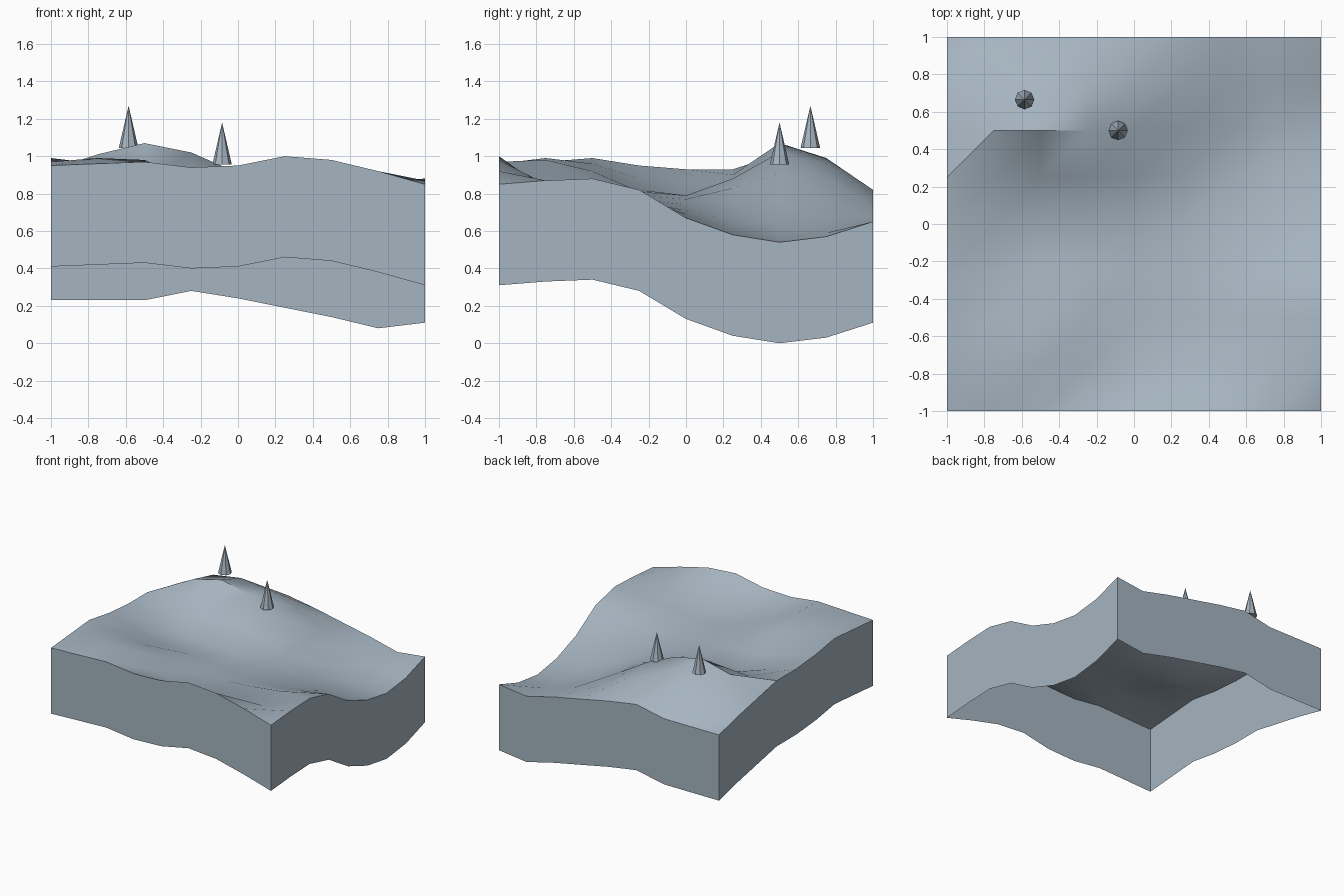
import bpy
import bmesh
import math

default_cube = bpy.data.objects.get("Cube")
if default_cube:
    bpy.data.objects.remove(default_cube, do_unlink=True)

CELLS = 8
STEP = 2 / CELLS
DEPTH = 0.54

# Ground heights in hundredths, one row per step from front to back
HEIGHTS = [
    "95 96 97 94 95 100 98 92 85",
    "97 99 98 87 83 82 82 85 87",
    "99 96 92 86 82 82 84 87 88",
    "95 88 82 81 79 77 76 78 82",
    "93 86 79 79 77 74 71 69 67",
    "93 90 86 88 83 74 65 60 58",
    "88 101 107 102 91 76 63 56 54",
    "83 95 99 96 88 75 66 59 57",
    "77 77 77 82 78 73 68 62 65",
]


def make_material(name, colour):
    material = bpy.data.materials.new(name)
    material.use_nodes = True
    material.diffuse_color = colour
    shader = material.node_tree.nodes["Principled BSDF"]
    shader.inputs["Base Color"].default_value = colour
    return material


def make_object(name, bm, material):
    mesh = bpy.data.meshes.new(name)
    bm.to_mesh(mesh)
    bm.free()
    mesh.materials.append(material)
    obj = bpy.data.objects.new(name, mesh)
    bpy.context.collection.objects.link(obj)
    return obj


def build_terrain(material):
    bm = bmesh.new()
    # Rolling top surface, every cell split along the same diagonal
    grid = []
    for row, line in enumerate(HEIGHTS):
        grid.append([
            bm.verts.new((column * STEP - 1, row * STEP - 1, int(height) / 100))
            for column, height in enumerate(line.split())
        ])
    for row in range(CELLS):
        for column in range(CELLS):
            near_left, near_right = grid[row][column:column + 2]
            far_left, far_right = grid[row + 1][column:column + 2]
            bm.faces.new((near_left, near_right, far_right))
            bm.faces.new((near_left, far_right, far_left))

    # Skirt dropped from the border, open underneath
    border = [edge for edge in bm.edges if edge.is_boundary]
    skirt = bmesh.ops.extrude_edge_only(bm, edges=border)
    lower = [v for v in skirt["geom"] if isinstance(v, bmesh.types.BMVert)]
    bmesh.ops.translate(bm, verts=lower, vec=(0, 0, -DEPTH))
    bmesh.ops.recalc_face_normals(bm, faces=bm.faces)
    if sum(face.normal.z for face in bm.faces) < 0:
        bmesh.ops.reverse_faces(bm, faces=bm.faces)

    terrain = make_object("terrain", bm, material)
    bpy.ops.object.select_all(action="DESELECT")
    terrain.select_set(True)
    bpy.context.view_layer.objects.active = terrain
    bpy.ops.object.shade_smooth_by_angle(angle=math.radians(40))


def build_tree(name, location, material, height=0.225, radius=0.052):
    # Low-poly cone standing on its base
    bm = bmesh.new()
    bmesh.ops.create_cone(bm, cap_ends=True, segments=8,
                          radius1=radius, radius2=0, depth=height)
    bmesh.ops.translate(bm, verts=bm.verts, vec=(0, 0, height / 2))
    tree = make_object(name, bm, material)
    tree.location = location


stone = make_material("blue grey", (0.38, 0.46, 0.53, 1))
build_terrain(stone)
build_tree("hilltop_tree", (-0.585, 0.665, 1.045), stone)
build_tree("slope_tree", (-0.085, 0.5, 0.955), stone)
